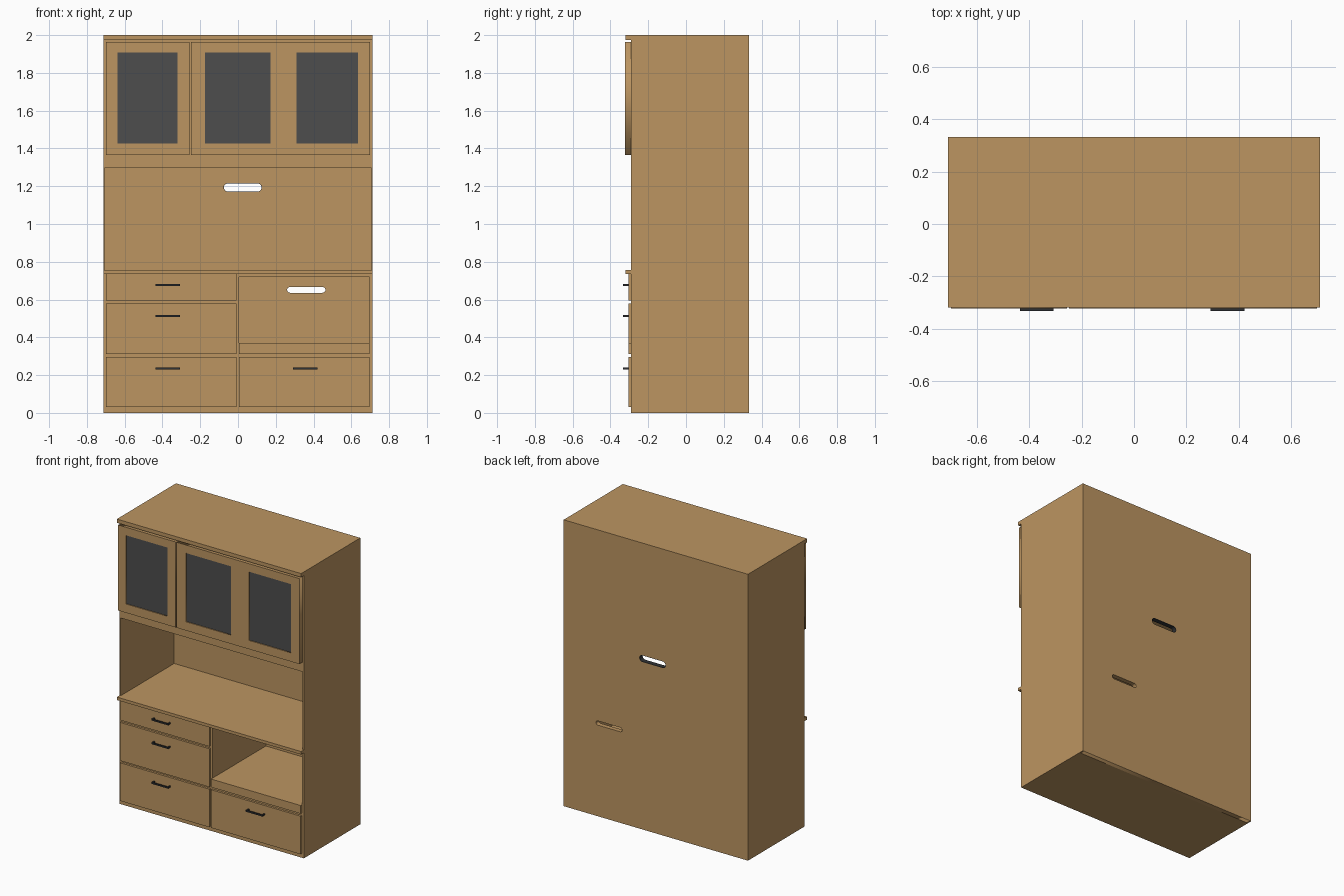
import bpy, math

if "Cube" in bpy.data.objects:
    bpy.data.objects.remove(bpy.data.objects["Cube"])


def material(name, rgb):
    m = bpy.data.materials.new(name)
    m.diffuse_color = (*rgb, 1)
    m.use_nodes = True
    m.node_tree.nodes["Principled BSDF"].inputs["Base Color"].default_value = m.diffuse_color
    return m


WOOD = material("oak wood", (0.505, 0.30, 0.12))
GLASS = material("dark glass", (0.075, 0.075, 0.075))
METAL = material("dark metal", (0.03, 0.032, 0.035))


def add(name, mesh, mat):
    mesh.materials.clear()
    mesh.materials.append(mat)
    ob = bpy.data.objects.new(name, mesh)
    bpy.context.collection.objects.link(ob)
    return ob


def box(name, x0, x1, y0, y1, z0, z1, mat=WOOD):
    v = [(x, y, z) for x in (x0, x1) for y in (y0, y1) for z in (z0, z1)]
    f = [(0, 1, 3, 2), (4, 6, 7, 5), (0, 4, 5, 1), (2, 3, 7, 6), (0, 2, 6, 4), (1, 5, 7, 3)]
    me = bpy.data.meshes.new(name)
    me.from_pydata(v, [], f)
    return add(name, me, mat)


def rect(x0, x1, z0, z1):
    return [(x0, z0), (x1, z0), (x1, z1), (x0, z1)]


def slot(x0, x1, z0, z1, inset=0.0):
    """Outline of a slot with round ends."""
    r, zc = (z1 - z0) / 2, (z0 + z1) / 2
    pts = []
    for cx, start in ((x1 - r, -90), (x0 + r, 90)):
        for i in range(9):
            a = math.radians(start + i * 22.5)
            pts.append((cx + (r - inset) * math.cos(a), zc + (r - inset) * math.sin(a)))
    return pts


def panel(name, loops, y0, y1, mat=WOOD):
    """Upright board: first loop is the outline, the others are holes."""
    cu = bpy.data.curves.new(name, 'CURVE')
    cu.dimensions, cu.fill_mode, cu.extrude = '2D', 'BOTH', (y1 - y0) / 2
    for loop in loops:
        s = cu.splines.new('POLY')
        s.points.add(len(loop) - 1)
        for p, (x, z) in zip(s.points, loop):
            p.co = (x, z, 0, 1)
        s.use_cyclic_u = True
    tmp = bpy.data.objects.new(name + "_outline", cu)
    bpy.context.collection.objects.link(tmp)
    me = bpy.data.meshes.new_from_object(tmp)
    bpy.data.objects.remove(tmp)
    ob = add(name, me, mat)
    ob.location.y = (y0 + y1) / 2
    ob.rotation_euler.x = math.pi / 2
    return ob


W, F, B, INNER = 0.712, -0.29, 0.333, 0.30   # half width, carcass front, back, inner back

# Carcass
box("top_board", -W, W, -0.32, B, 1.974, 2.0)
for side, s in (("left", -1), ("right", 1)):
    x0, x1 = sorted((s * W, s * 0.703))
    box(side + "_side_panel", x0, x1, F, B, 0, 1.974)
box("upper_cabinet", -0.703, 0.703, F, INNER, 1.30, 1.974)
box("counter", -W, W, -0.32, INNER, 0.736, 0.757)
box("left_drawer_case", -0.703, 0.005, F, INNER, 0, 0.736)
box("right_drawer_case", 0.005, 0.703, F, INNER, 0, 0.313)
box("niche_ceiling", 0.005, 0.703, F, INNER, 0.72, 0.736)
box("niche_right_lining", 0.697, 0.703, F, INNER, 0.313, 0.72)

# Back with cable slots
upper = (-0.077, 0.127, 1.17, 1.217)
lower = (0.26, 0.463, 0.636, 0.666)
panel("back_panel", [rect(-0.703, 0.703, 0, 1.974), slot(*upper), slot(*lower)], INNER, B)
panel("cable_slot_lining", [slot(*upper), slot(*upper, inset=0.002)], INNER, B, METAL)

# Glazed doors
doors = {"left_door": (-0.70, -0.256, [(-0.638, -0.32)]),
         "right_door": (-0.249, 0.70, [(-0.175, 0.172), (0.310, 0.635)])}
for name, (x0, x1, panes) in doors.items():
    holes = [rect(a, b, 1.427, 1.907) for a, b in panes]
    panel(name, [rect(x0, x1, 1.366, 1.963)] + holes, -0.323, F)
    for i, (a, b) in enumerate(panes):
        box(f"{name}_glass_{i + 1}", a, b, -0.317, F - 0.001, 1.427, 1.907, GLASS)

# Pull-out tray in the niche
box("pull_out_tray", 0.005, 0.697, -0.304, INNER, 0.313, 0.37)

# Drawers: x range, z range, handle height
drawers = [("top_left", -0.70, -0.008, 0.594, 0.734, 0.677),
           ("middle_left", -0.70, -0.008, 0.311, 0.578, 0.512),
           ("bottom_left", -0.70, -0.008, 0.03, 0.296, 0.235),
           ("bottom_right", 0.005, 0.697, 0.03, 0.296, 0.235)]
for name, x0, x1, z0, z1, hz in drawers:
    box(name + "_drawer_front", x0, x1, -0.305, F, z0, z1)
    c = (x0 + x1) / 2 - 0.018 if x0 < 0 else (x0 + x1) / 2 + 0.006
    box(name + "_handle_bar", c - 0.065, c + 0.065, -0.333, -0.324, hz - 0.005, hz + 0.005, METAL)
    for i, s in enumerate((-1, 1)):
        hx = c + s * 0.0605
        box(f"{name}_handle_post_{i + 1}", hx - 0.0045, hx + 0.0045, -0.324, -0.304,
            hz - 0.005, hz + 0.005, METAL)
